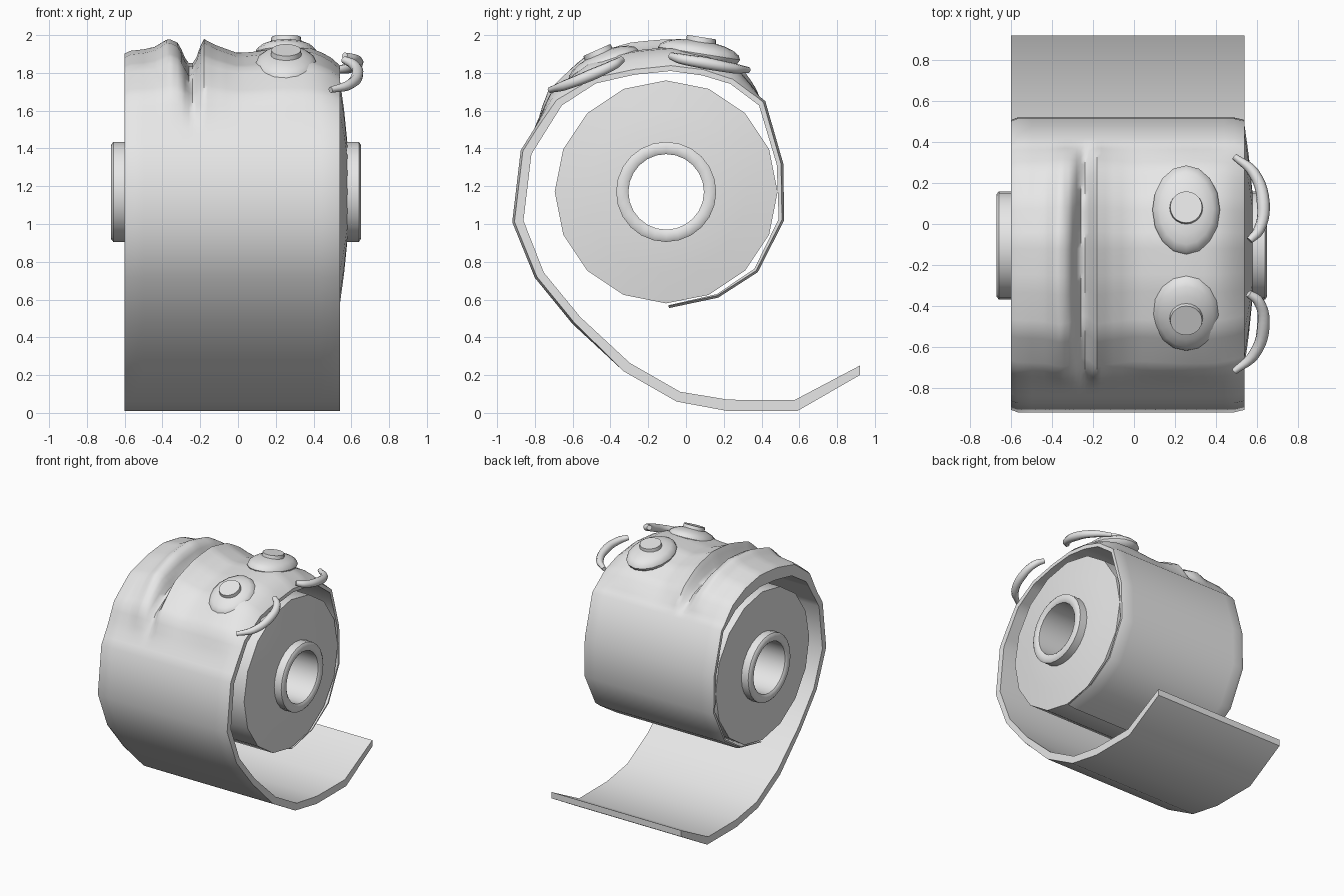
import bpy, bmesh, math
from mathutils import Vector, Matrix

if "Cube" in bpy.data.objects:
    bpy.data.objects.remove(bpy.data.objects["Cube"])

paper = bpy.data.materials.new("paper_grey")
paper.diffuse_color = (0.8, 0.8, 0.8, 1)
paper.use_nodes = True
paper.node_tree.nodes["Principled BSDF"].inputs["Base Color"].default_value = paper.diffuse_color


def finish(name, bm, angle=40):
    bmesh.ops.recalc_face_normals(bm, faces=bm.faces)
    me = bpy.data.meshes.new(name)
    bm.to_mesh(me)
    bm.free()
    ob = bpy.data.objects.new(name, me)
    bpy.context.collection.objects.link(ob)
    me.materials.append(paper)
    bpy.ops.object.select_all(action='DESELECT')
    ob.select_set(True)
    bpy.context.view_layer.objects.active = ob
    bpy.ops.object.shade_smooth_by_angle(angle=math.radians(angle))
    return ob


def lerp_table(table, x):
    for (a, va), (b, vb) in zip(table, table[1:]):
        if x <= b:
            return va + (vb - va) * max(0, x - a) / (b - a)
    return table[-1][1]


# Unrolled sheet: outer (y, z, thickness) from the loose tail round to the inner end
PATH = [(.92, .20, .05), (.59, .01, .06), (.22, .01, .06), (-.05, .06, .055), (-.33, .22, .055),
        (-.6, .47, .055), (-.8, .715, .055), (-.92, 1.01, .06), (-.875, 1.39, .06),
        (-.70, 1.67, .06), (-.5, 1.80, .06), (-.28, 1.85, .06), (-.08, 1.87, .06),
        (.10, 1.845, .06), (.26, 1.785, .05), (.42, 1.65, .04), (.515, 1.32, .035),
        (.52, 1.02, .03), (.38, .745, .025), (.17, .61, .02), (-.09, .555, .015)]
# Height of the face relief across the width: lips, mouth groove, brow ridge
RELIEF = [(-.6, .045), (-.42, .065), (-.34, .115), (-.285, .09), (-.235, -.03), (-.185, .115),
          (-.12, .08), (0, .035), (.1, .045), (.26, .07), (.4, .06), (.48, .02), (.54, -.02)]


def relief(x, y, z):
    s = (y + .2) / .58
    if z < 1.4 or abs(s) >= 1:
        return 0
    shift = .03 * (1 - s * s) if -.5 < x < -.24 else 0
    return (1 - s * s) ** .7 * lerp_table(RELIEF, x + shift)


def sheet():
    pts = [Vector(p) for p in PATH]
    stations = []
    for i, p in enumerate(pts):
        a, b = pts[max(i - 1, 0)], pts[min(i + 1, len(pts) - 1)]
        d1, d2 = (p - a).xy, (b - p).xy
        t = ((d1.normalized() if d1.length else Vector((0, 0))) +
             (d2.normalized() if d2.length else Vector((0, 0)))).normalized()
        n = Vector((t.y, -t.x)) * -1       # towards the inside of the roll
        if i == 0:
            n = Vector((0, 1))
        stations.append((p, n))
    fine = []
    for (p, n), (q, m) in zip(stations, stations[1:]):
        k = 5 if p.y > 1.3 and q.y > 1.6 else 1
        fine += [(p.lerp(q, j / k), n.lerp(m, j / k)) for j in range(k)]
    fine.append(stations[-1])
    # make sure the inward direction points to the axis
    mid = fine[len(fine) // 2]
    if (Vector((-.1, 1.17)) - mid[0].xy).dot(mid[1]) < 0:
        fine = [fine[0]] + [(p, -n) for p, n in fine[1:]]
    xs = [-.6, -.57, -.5] + [-.44 + .02 * i for i in range(18)] + [-.06 + .05 * i for i in range(12)] + [.54]
    bm = bmesh.new()
    outer, inner = [], []
    for p, n in fine:
        ro, ri = [], []
        for x in xs:
            edge = .012 if x in (xs[0], xs[-1]) else 0
            o = p.xy - n * (relief(x, p.x, p.y) - (edge if p.y > .3 else 0))
            q = p.xy + n * p.z
            ro.append(bm.verts.new((x, o.x, o.y)))
            ri.append(bm.verts.new((x, q.x, q.y)))
        outer.append(ro)
        inner.append(ri)
    for i in range(len(fine) - 1):
        for g in (outer, inner):
            for j in range(len(xs) - 1):
                bm.faces.new((g[i][j], g[i][j + 1], g[i + 1][j + 1], g[i + 1][j]))
        for j in (0, -1):
            bm.faces.new((outer[i][j], outer[i + 1][j], inner[i + 1][j], inner[i][j]))
    for i in (0, -1):
        for j in range(len(xs) - 1):
            bm.faces.new((outer[i][j], outer[i][j + 1], inner[i][j + 1], inner[i][j]))
    finish("paper_sheet", bm, 45)


# Closed profile of (x, radius) spun round the roll axis
def lathe(name, profile, sides):
    bm = bmesh.new()
    rings = []
    for k in range(sides):
        a = 2 * math.pi * k / sides
        rings.append([bm.verts.new((x, -.105 + r * math.sin(a), 1.17 + r * math.cos(a)))
                      for x, r in profile])
    n = len(profile)
    for k in range(sides):
        a, b = rings[k], rings[(k + 1) % sides]
        for j in range(n):
            bm.faces.new((a[j], a[(j + 1) % n], b[(j + 1) % n], b[j]))
    finish(name, bm)


sheet()
lathe("paper_roll", [(-.6, .22), (-.602, .4), (-.6, .59), (.54, .59), (.562, .43), (.58, .25), (.58, .22)], 16)
lathe("cardboard_tube", [(-.66, .2), (-.672, .215), (-.672, .25), (-.66, .265),
                         (.64, .265), (.65, .25), (.65, .215), (.64, .2)], 24)


# Eyes: flattened balls with a raised disc pupil
def eye(tag, y, z, tilt, length):
    place = Matrix.Translation((.255, y, z)) @ Matrix.Rotation(tilt, 4, 'X')
    bm = bmesh.new()
    bmesh.ops.create_uvsphere(bm, u_segments=16, v_segments=10, radius=1,
                              matrix=place @ Matrix.Translation((0, 0, -.07)) @ Matrix.Diagonal((.165, length, .07, 1)))
    finish("eyeball_" + tag, bm)
    bm = bmesh.new()
    bmesh.ops.create_cone(bm, cap_ends=True, segments=20, radius1=.082, radius2=.078, depth=.035,
                          matrix=place)
    finish("pupil_" + tag, bm)


eye("back", .08, 1.972, math.radians(-9), .22)
eye("front", -.465, 1.905, math.radians(24), .2)


# Eyebrows: bent tapered tubes
def brow(tag, points):
    cu = bpy.data.curves.new("brow", 'CURVE')
    cu.dimensions = '3D'
    cu.bevel_depth = .032
    cu.bevel_resolution = 2
    cu.use_fill_caps = True
    cu.resolution_u = 5
    sp = cu.splines.new('BEZIER')
    sp.bezier_points.add(len(points) - 1)
    for bp, (co, r) in zip(sp.bezier_points, points):
        bp.co, bp.radius = co, r
        bp.handle_left_type = bp.handle_right_type = 'AUTO'
    tmp = bpy.data.objects.new("brow_curve", cu)
    bpy.context.collection.objects.link(tmp)
    me = bpy.data.meshes.new_from_object(tmp.evaluated_get(bpy.context.evaluated_depsgraph_get()))
    bpy.data.objects.remove(tmp)
    bm = bmesh.new()
    bm.from_mesh(me)
    finish("eyebrow_" + tag, bm, 60)


brow("back", [((.49, .33, 1.815), .5), ((.585, .25, 1.825), .85), ((.632, .1, 1.852), 1),
              ((.61, -.03, 1.875), .85), ((.565, -.08, 1.89), .6)])
brow("front", [((.49, -.72, 1.71), .5), ((.585, -.64, 1.735), .85), ((.632, -.5, 1.79), 1),
               ((.61, -.38, 1.845), .85), ((.56, -.34, 1.87), .6)])
